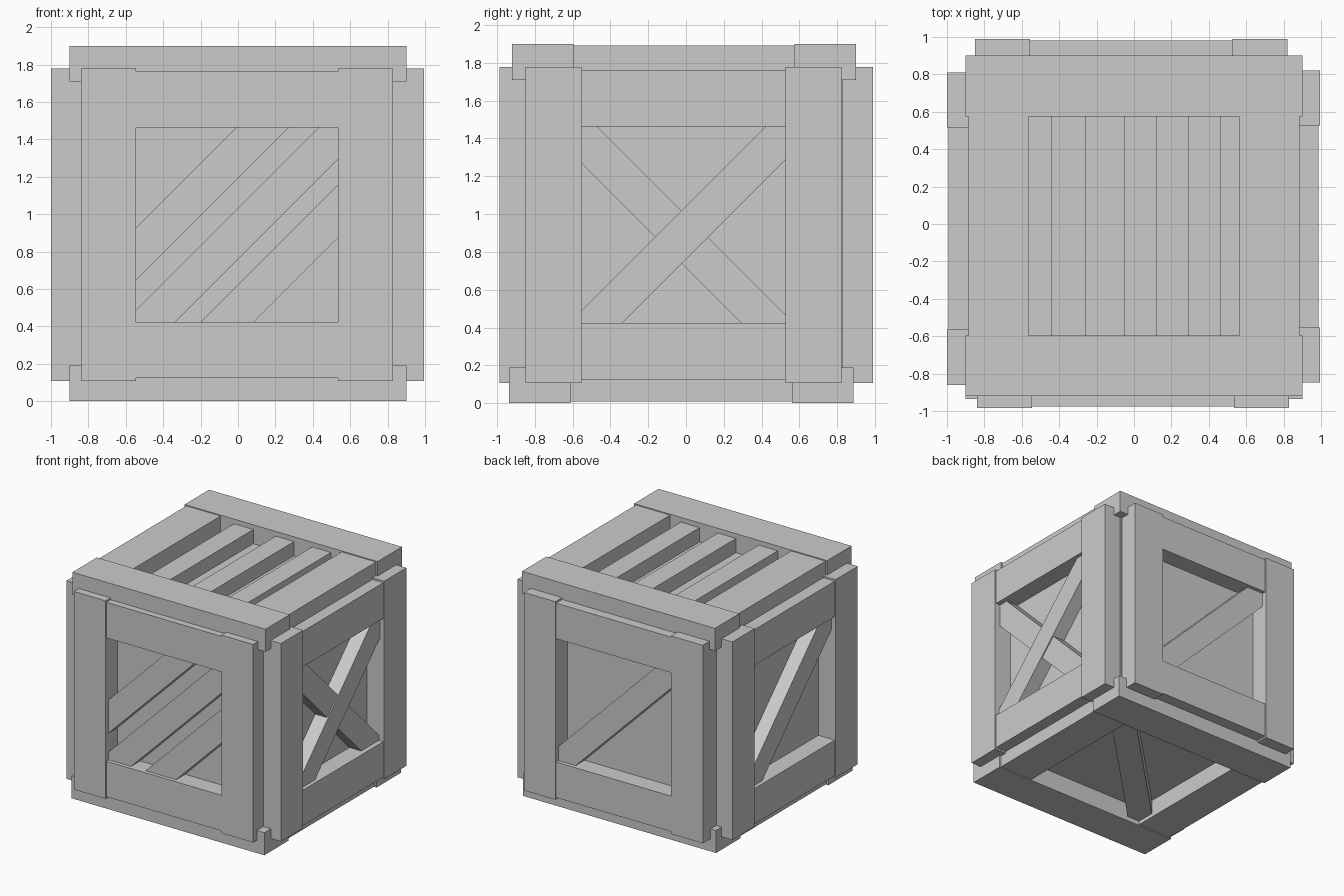
import bpy
import bmesh
from mathutils import Matrix, Vector

cube = bpy.data.objects.get("Cube")
if cube:
    bpy.data.objects.remove(cube, do_unlink=True)

grey = bpy.data.materials.new("plain_grey")
grey.use_nodes = True
colour = (0.6, 0.6, 0.6, 1)
grey.diffuse_color = colour
grey.node_tree.nodes["Principled BSDF"].inputs["Base Color"].default_value = colour

X, Y, Z = Vector((1, 0, 0)), Vector((0, 1, 0)), Vector((0, 0, 1))
THICK = 0.19       # board thickness
STEP = 0.008       # rails sit slightly below the long boards
RECESS = 0.04      # braces sit behind the frame face
CORE_DEPTH = 0.16  # inner box lies this far below the frame face


def block(name, low, high, frame=Matrix(), cuts=()):
    """Box between two corners, optionally trimmed by planes, placed in a frame."""
    low, high = Vector(low), Vector(high)
    bm = bmesh.new()
    place = Matrix.Translation((low + high) / 2) @ Matrix.Diagonal((*(high - low), 1))
    bmesh.ops.create_cube(bm, size=1, matrix=place)
    for point, normal in cuts:
        bmesh.ops.bisect_plane(bm, geom=bm.verts[:] + bm.edges[:] + bm.faces[:],
                               plane_co=point, plane_no=normal, clear_outer=True)
        bmesh.ops.holes_fill(bm, edges=[e for e in bm.edges if e.is_boundary])
    bm.transform(frame)
    bmesh.ops.recalc_face_normals(bm, faces=bm.faces[:])
    mesh = bpy.data.meshes.new(name)
    bm.to_mesh(mesh)
    bm.free()
    mesh.materials.append(grey)
    obj = bpy.data.objects.new(name, mesh)
    bpy.context.collection.objects.link(obj)


def panel(side, centre, u, v, opening, outer, braces):
    """Frame of two long boards and two rails, filled with braces.
    Each brace keeps low < v - slope * u < high."""
    w = u.cross(v)
    frame = Matrix.Translation(centre) @ Matrix((u, v, w)).transposed().to_4x4()
    (ou, ov), (eu, ev) = opening, outer
    for label, s in (("a", -1), ("b", 1)):
        us, vs = sorted((s * ou, s * eu)), sorted((s * ov, s * (ev - 0.015)))
        block(f"{side}_long_board_{label}", (us[0], -ev, -THICK), (us[1], ev, 0), frame)
        block(f"{side}_rail_{label}", (-ou, vs[0], -THICK), (ou, vs[1], -STEP), frame)
    for i, (slope, low, high) in enumerate(braces):
        top = -RECESS - 0.01 * (slope < 0)
        across = Vector((-slope, 1, 0))
        cuts = [((0, high, 0), across), ((0, low, 0), -across)]
        block(f"{side}_brace_{i + 1}", (-ou, -ov, -THICK), (ou, ov, top), frame, cuts)


# Upright sides
hole, rim = (0.54, 0.52), (0.835, 0.835)
panel("front", (-0.005, -0.985, 0.943), X, Z, hole, rim,
      [(1, 0.245, 0.525), (1, -0.19, 0.085), (1, -0.61, -0.325)])
panel("back", (-0.015, 0.99, 0.943), -X, Z, hole, rim, [(1, -0.14, 0.14)])
panel("left", (0.995, -0.013, 0.943), Y, Z, hole, rim,
      [(1, -0.195, 0.085), (-1, -0.215, 0.065)])
panel("right", (-1, -0.025, 0.943), -Y, Z, hole, rim, [(1, -0.14, 0.14)])

# Lid and base
hole, rim = (0.585, 0.565), (0.91, 0.9)
panel("top", (0, -0.01, 1.9), Y, -X, hole, rim,
      [(0, 0.26, 0.44), (0, -0.12, 0.05), (0, -0.465, -0.29)])
panel("bottom", (0, -0.025, 0), Y, X, hole, rim, [(1, -0.14, 0.14)])

# Closed box behind the frames
d = CORE_DEPTH
block("inner_box", (-1 + d, -0.985 + d, d), (0.995 - d, 0.99 - d, 1.9 - d))
